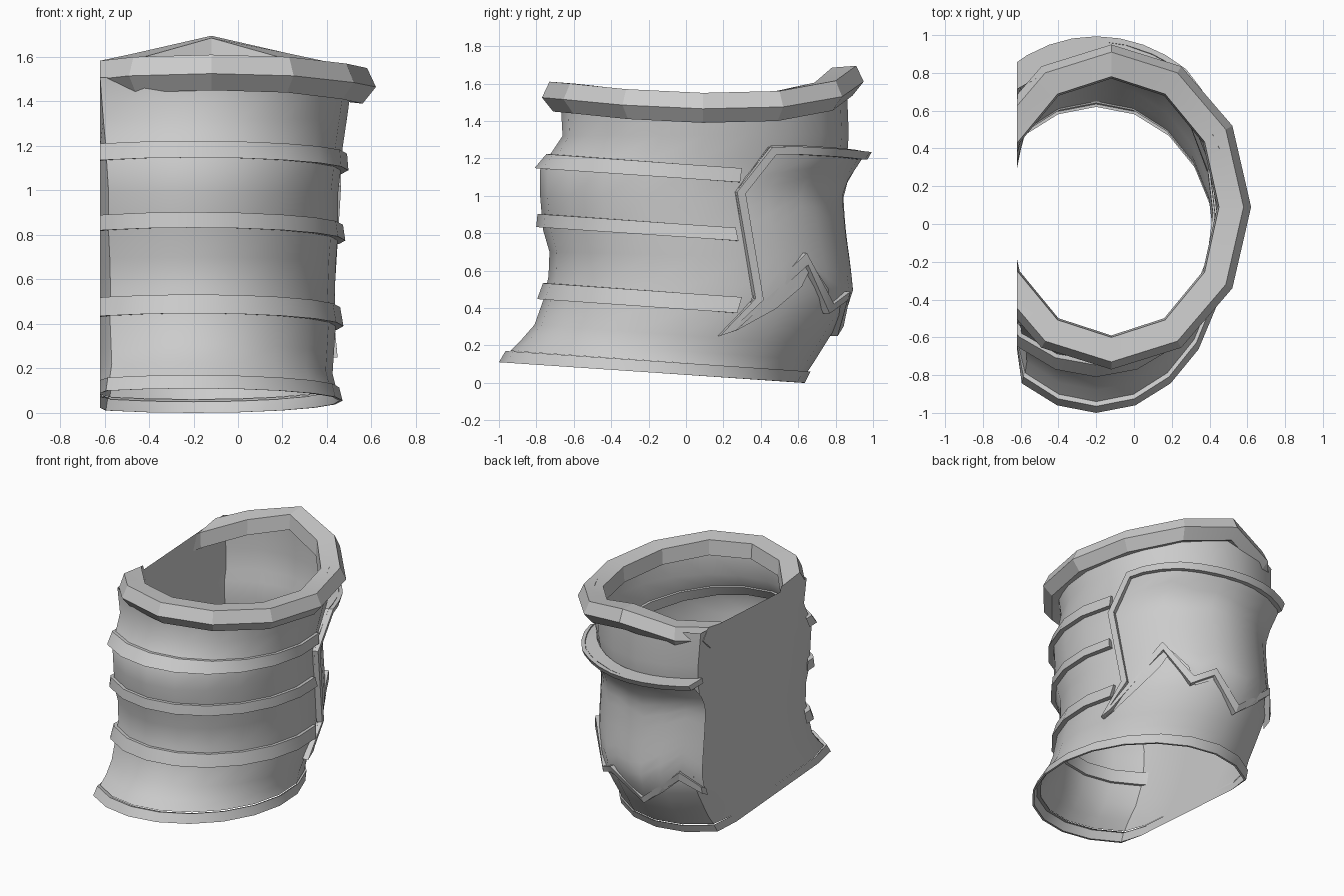
import bpy, bmesh
from math import sin, cos, radians, hypot
from mathutils import Vector

if "Cube" in bpy.data.objects:
    bpy.data.objects.remove(bpy.data.objects["Cube"], do_unlink=True)

CUT = -0.62   # flat side plane
CX = -0.2     # body axis

mat = bpy.data.materials.new("plain grey")
mat.use_nodes = True
GREY = (0.6, 0.6, 0.6, 1)
mat.diffuse_color = GREY
mat.node_tree.nodes["Principled BSDF"].inputs["Base Color"].default_value = GREY


def lerp(a, b, t):
    return a + (b - a) * t


def clamp(t):
    return min(1, max(0, t))


def interp(table, x):
    """Piecewise linear lookup in a sorted list of (x, y)."""
    for (xa, ya), (xb, yb) in zip(table, table[1:]):
        if x <= xb:
            return lerp(ya, yb, clamp((x - xa) / (xb - xa)))
    return table[-1][1]


def loft(name, rings, around=True, along=False, caps=False, cut=False, angle=30):
    """Skin a list of equal point rows into one mesh object."""
    bm = bmesh.new()
    rows = [[bm.verts.new(p) for p in ring] for ring in rings]
    n, m = len(rows), len(rows[0])
    for i in range(n if along else n - 1):
        a, b = rows[i], rows[(i + 1) % n]
        for j in range(m if around else m - 1):
            k = (j + 1) % m
            bm.faces.new((a[j], a[k], b[k], b[j]))
    if caps:
        bm.faces.new(rows[0])
        bm.faces.new(rows[-1])
    if cut:
        res = bmesh.ops.bisect_plane(bm, geom=bm.verts[:] + bm.edges[:] + bm.faces[:],
                                     plane_co=(CUT, 0, 0), plane_no=(1, 0, 0), clear_inner=True)
        if around:
            edges = [e for e in res["geom_cut"] if isinstance(e, bmesh.types.BMEdge)]
            bmesh.ops.holes_fill(bm, edges=edges, sides=0)
    bmesh.ops.remove_doubles(bm, verts=bm.verts[:], dist=0.0005)
    bmesh.ops.recalc_face_normals(bm, faces=bm.faces[:])
    me = bpy.data.meshes.new(name)
    bm.to_mesh(me)
    bm.free()
    me.materials.append(mat)
    ob = bpy.data.objects.new(name, me)
    bpy.context.collection.objects.link(ob)
    bpy.ops.object.select_all(action='DESELECT')
    ob.select_set(True)
    bpy.context.view_layer.objects.active = ob
    bpy.ops.object.shade_smooth_by_angle(angle=radians(angle))
    return ob


# Body rows: front z, back z, front y, back y, side x
ROWS = [
    (.17, .06, -.94, .65, .44), (.23, .12, -.88, .69, .425), (.31, .2, -.81, .74, .43),
    (.45, .36, -.76, .84, .44), (.57, .5, -.735, .885, .435), (.7, .66, -.73, .865, .44),
    (.82, .8, -.765, .845, .45), (1.0, .98, -.78, .83, .45), (1.14, 1.1, -.78, .84, .465),
    (1.2, 1.18, -.74, .86, .47), (1.32, 1.33, -.66, .87, .49), (1.5, 1.58, -.67, .86, .52)]


def on_row(row, deg, off=0.0):
    zf, zb, yf, yb, xm = row
    s = sin(radians(deg))
    return Vector((CX + (xm - CX + off) * cos(radians(deg)),
                   (yf + yb) / 2 + ((yb - yf) / 2 + off) * s,
                   lerp(zf, zb, (1 + s) / 2)))


def surf(deg, z, off=0.0):
    """Point on the body at an angle and height, pushed outward."""
    pts = [on_row(r, deg, off) for r in ROWS]
    for a, b in zip(pts, pts[1:]):
        if z <= b.z or b is pts[-1]:
            p = a.lerp(b, (z - a.z) / (b.z - a.z))
            return p


def flat_side(p):
    return Vector((max(p.x, CUT), p.y, p.z))


# Body shell with its flat side wall
DEGS = [18 * i for i in range(20)]
loft("body_shell", [[flat_side(on_row(r, d)) for d in DEGS] for r in ROWS], angle=40)

# Hem at the bottom edge
hem = [(.16, .05, -.93, .64, .435), (.17, .06, -.965, .665, .455),
       (.11, 0, -1.0, .635, .47), (.11, 0, -.985, .62, .455)]
loft("bottom_hem", [[flat_side(on_row(r, d)) for d in DEGS] for r in hem], angle=25)

# Collar: faceted twelve-sided ring, sagging at the sides and rising at the back
SAG = [(-90, 1.45), (-60, 1.44), (-30, 1.41), (0, 1.39), (30, 1.4), (60, 1.455), (90, 1.535)]
SECTION = [(-.06, 0), (0, .075), (-.04, .16), (-.17, .15), (-.18, .04)]
collar = []
for i in range(12):
    d = -90 + 30 * i
    base = interp(SAG, d if d <= 90 else 180 - d)
    collar.append([(-.12 + (.74 + o) * cos(radians(d)), .09 + (.86 + o) * sin(radians(d)), base + h)
                   for o, h in SECTION])
loft("top_collar", collar, along=True, cut=True, angle=15)

# Three raised bands round the front
for name, z0, height, end in (("lower_band", .39, .085, 17), ("middle_band", .775, .07, 16),
                              ("upper_band", 1.09, .075, 19)):
    rings = []
    for i in range(10):
        d = min(-144 + 18 * i, end)
        z = z0 - .072 * .8 * sin(radians(d))
        rings.append([surf(d, z, -.02), surf(d, z, .035), surf(d, z + height, .022),
                      surf(d, z + height, -.02)])
    loft(name, rings, caps=True, cut=True, angle=25)

# Back plate outline: zigzag bottom, shaped side, flared top
BOTTOM = [(15, .25), (20, .28), (44, .63), (60, .37), (72, .44), (92, .25), (118, .5),
          (131, .35), (150, .4)]
SIDE = [(.25, 15), (.45, 22), (1.02, 17), (1.26, 27)]
END = 150


def top_z(d):
    return lerp(1.27, 1.235, clamp((d - 27) / 50))


def plate_off(d, z):
    return .012 + .09 * clamp((z - 1.0) / .23) ** 1.5 * clamp((d - 22) / 30)


columns = []
for d0 in [15, 20, 28, 36, 44, 52, 60, 72, 82, 92, 105, 118, 131, 150]:
    col = []
    for k in range(13):
        z = lerp(interp(BOTTOM, d0), top_z(d0), k / 12)
        d = lerp(interp(SIDE, z), END, (d0 - 15) / (END - 15))
        col.append(surf(d, z, plate_off(d, z)))
    columns.append(col)
loft("back_plate", columns, around=False, cut=True, angle=35)

# Raised rim following the plate outline
path = BOTTOM[::-1] + [(d, z) for z, d in SIDE[1:]]
path += [(d, top_z(d)) for d in range(36, END + 1, 9)]
flat = [Vector((radians(d) * .75, z)) for d, z in path]
rim = []
for i, p in enumerate(flat):
    a = (p - flat[max(i - 1, 0)])
    b = (flat[min(i + 1, len(flat) - 1)] - p)
    a, b = (a or b).normalized(), (b or a).normalized()
    t = (a + b).normalized()
    miter = min(1.8, 1 / max(.3, t.dot(a)))
    q = p + Vector((t.y, -t.x)) * .042 * miter
    ring = []
    for s, layer in ((p, 0), (p, 1), (q, 1), (q, 0)):
        d = s.x / .75 * 180 / 3.14159
        ring.append(surf(d, s.y, (plate_off(d, s.y) + .028) if layer else 0))
    rim.append(ring)
loft("plate_rim", rim, caps=True, cut=True, angle=25)
